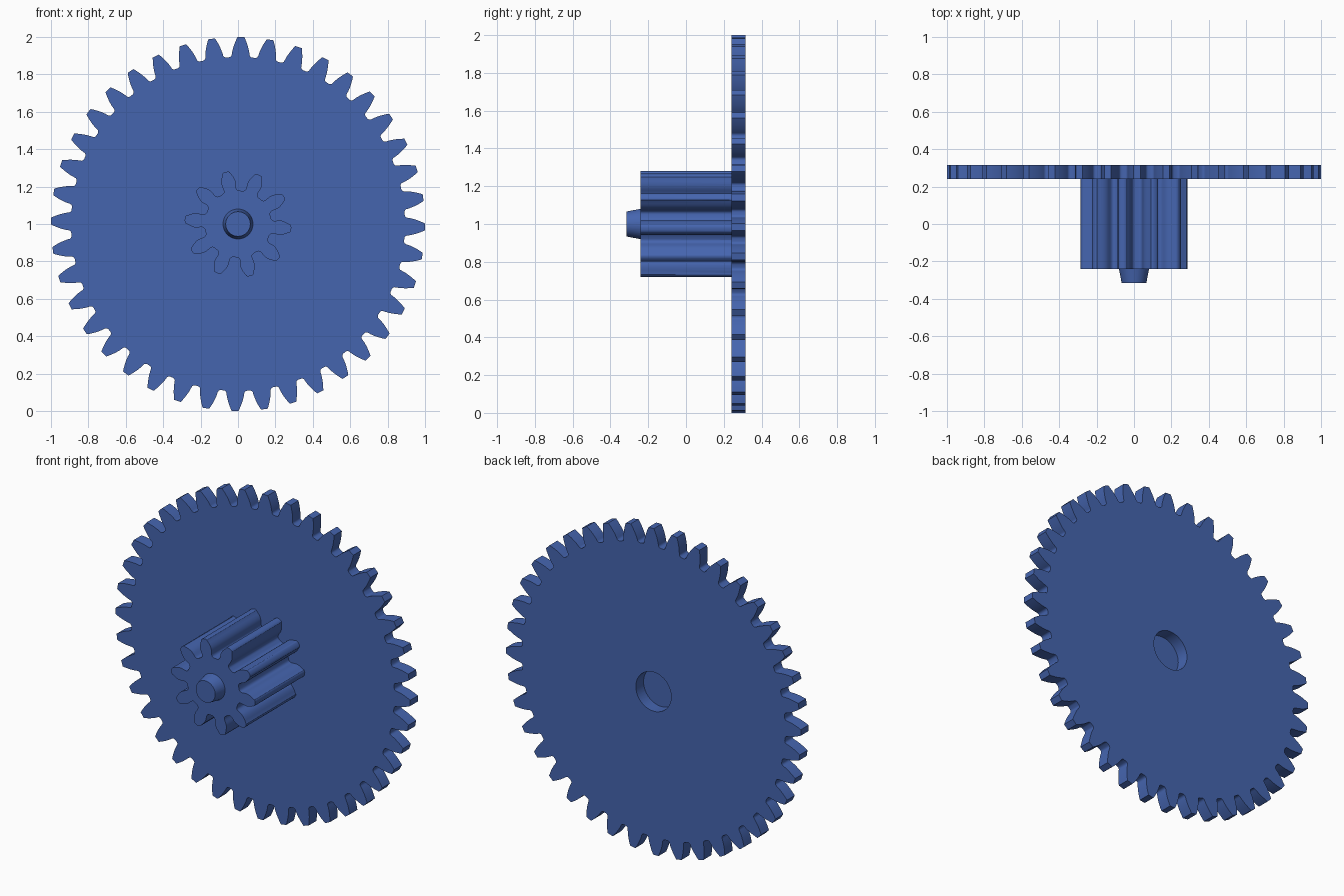
import bpy, bmesh
from math import sin, cos, pi, radians, sqrt, acos, tan
from mathutils import Matrix

if "Cube" in bpy.data.objects:
    bpy.data.objects.remove(bpy.data.objects["Cube"])

MODULE = 2 / 42            # shared tooth size: 40-tooth wheel has radius 1
blue = bpy.data.materials.new("blue_plastic")
blue.diffuse_color = (0.06, 0.13, 0.43, 1)
blue.use_nodes = True
blue.node_tree.nodes["Principled BSDF"].inputs["Base Color"].default_value = blue.diffuse_color


def gear_outline(teeth, phase, fillet, tip_round):
    """Involute gear profile as a list of (x, z) points."""
    pitch = teeth * MODULE / 2
    base, root, outer = pitch * cos(radians(20)), pitch - 1.25 * MODULE, pitch + MODULE

    def inv(a):
        return tan(a) - a

    def half_angle(r):
        a = acos(min(1, base / r))
        return pi / (2 * teeth) + inv(radians(20)) - inv(a)

    half = []                                   # (radius, half angle), root to tip
    low = root + fillet
    w = half_angle(low) + fillet / low          # rounded root
    for i in range(5):
        t = i / 4 * pi / 2
        half.append((low - fillet * cos(t), w - fillet / low * sin(t)))
    for i in range(1, 7):                       # involute flank
        r = low + (outer - tip_round - low) * i / 6
        half.append((r, half_angle(r)))
    if tip_round:                               # rounded tip
        r0, a0 = half[-1]
        for t in (30, 60):
            t = radians(t)
            half.append((r0 + tip_round * sin(t), a0 * (0.3 + 0.7 * cos(t))))
        half.append((outer, a0 * 0.25))
    pts = []
    for k in range(teeth):
        c = radians(phase) + 2 * pi * k / teeth
        pts += [(r * cos(c - a), r * sin(c - a)) for r, a in half]
        pts += [(r * cos(c + a), r * sin(c + a)) for r, a in reversed(half)]
    return pts


def plate(name, outlines, y0, y1):
    """Extrude outlines (first outside, rest holes) from y0 to y1."""
    cu = bpy.data.curves.new(name, 'CURVE')
    cu.dimensions, cu.fill_mode = '2D', 'BOTH'
    cu.extrude = (y1 - y0) / 2
    for pts in outlines:
        sp = cu.splines.new('POLY')
        sp.points.add(len(pts) - 1)
        for p, (x, z) in zip(sp.points, pts):
            p.co = (x, z, 0, 1)
        sp.use_cyclic_u = True
    ob = bpy.data.objects.new(name, cu)
    bpy.context.collection.objects.link(ob)
    bpy.ops.object.select_all(action='DESELECT')
    ob.select_set(True)
    bpy.context.view_layer.objects.active = ob
    bpy.ops.object.convert(target='MESH')
    ob = bpy.context.object
    ob.name = name
    ob.data.transform(Matrix.Translation((0, (y0 + y1) / 2, 1)) @ Matrix.Rotation(pi / 2, 4, 'X'))
    bm = bmesh.new()
    bm.from_mesh(ob.data)
    bmesh.ops.remove_doubles(bm, verts=bm.verts, dist=1e-5)
    bmesh.ops.recalc_face_normals(bm, faces=bm.faces)
    bm.to_mesh(ob.data)
    bm.free()
    return ob


# large wheel with the axle hole in its back
hole = [(0.12 * cos(2 * pi * i / 40), 0.12 * sin(2 * pi * i / 40)) for i in range(40)]
gear = plate("compound_gear", [gear_outline(40, -0.9, 0.016, 0), hole], 0.24, 0.315)

# small pinion in front
pinion = plate("pinion", [gear_outline(10, -5, 0.018, 0.012)], -0.24, 0.24)

# tapered axle pin
bpy.ops.mesh.primitive_cone_add(vertices=40, radius1=0.088, radius2=0.066, depth=0.115,
                                location=(0, -0.2575, 1), rotation=(pi / 2, 0, 0))
pin = bpy.context.object
pin.name = "axle_pin"

# weld the parts into one solid
bpy.ops.object.select_all(action='DESELECT')
gear.select_set(True)
bpy.context.view_layer.objects.active = gear
for part in (pinion, pin):
    mod = gear.modifiers.new("weld", 'BOOLEAN')
    mod.operation, mod.solver, mod.object = 'UNION', 'EXACT', part
    bpy.ops.object.modifier_apply(modifier=mod.name)
    bpy.data.objects.remove(part)
gear.data.materials.clear()
gear.data.materials.append(blue)
bpy.ops.object.shade_smooth_by_angle(angle=radians(30))
